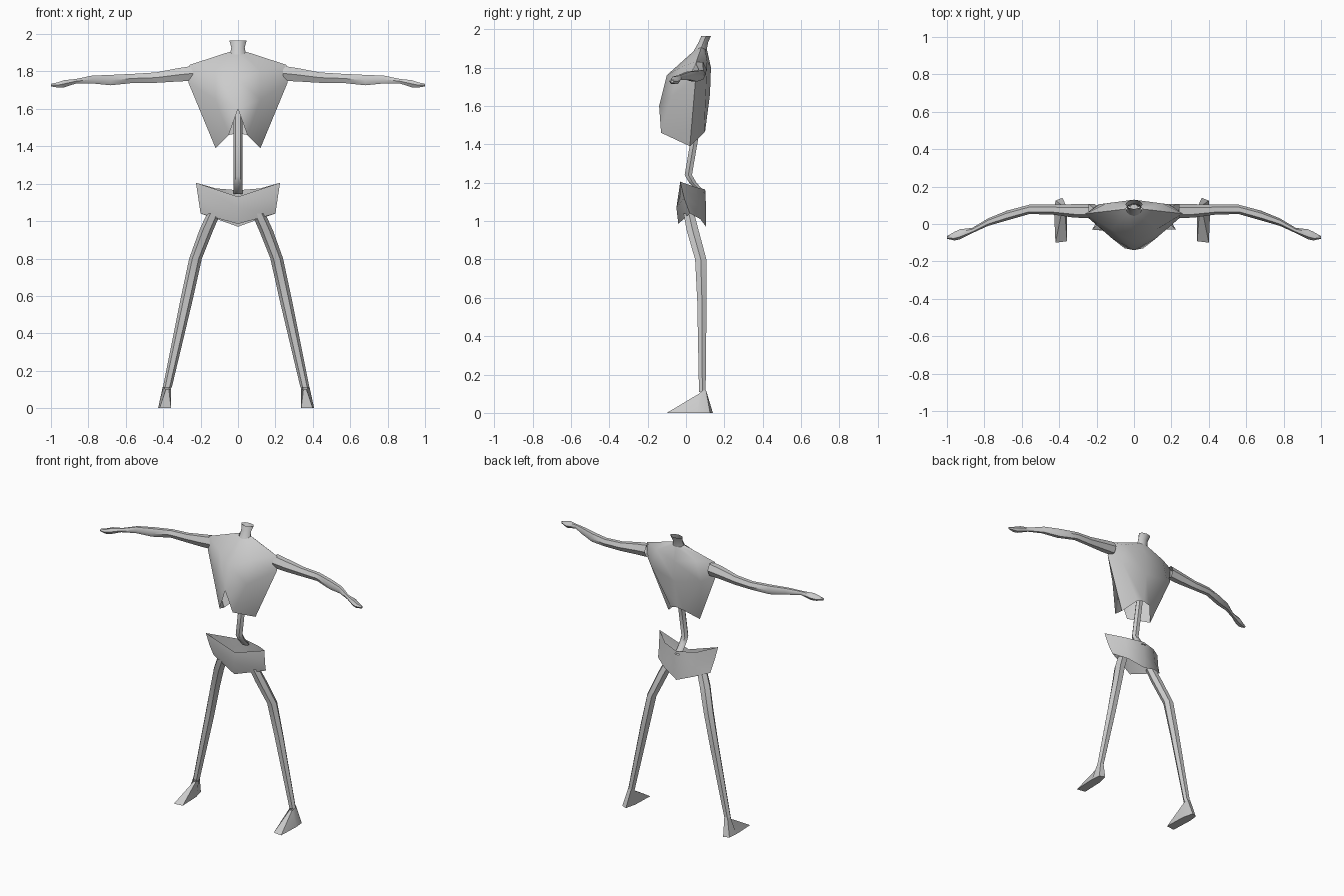
import bpy, bmesh, math

grey = bpy.data.materials.new("light_grey")
grey.diffuse_color = (0.6, 0.6, 0.6, 1)


def make(name, rings, closed=True, caps=(False, False)):
    """Skin rows of points into one smooth-shaded surface."""
    bm = bmesh.new()
    rows = [[bm.verts.new(p) for p in ring] for ring in rings]
    n = len(rows[0])
    for a, b in zip(rows, rows[1:]):
        for i in range(n if closed else n - 1):
            j = (i + 1) % n
            bm.faces.new((a[i], a[j], b[j], b[i]))
    for cap, row in zip(caps, (rows[0], rows[-1])):
        if cap:
            bm.faces.new(row)
    bmesh.ops.remove_doubles(bm, verts=bm.verts, dist=0.0005)
    bmesh.ops.recalc_face_normals(bm, faces=bm.faces)
    me = bpy.data.meshes.new(name)
    bm.to_mesh(me)
    bm.free()
    me.materials.append(grey)
    ob = bpy.data.objects.new(name, me)
    bpy.context.collection.objects.link(ob)
    bpy.ops.object.select_all(action='DESELECT')
    ob.select_set(True)
    bpy.context.view_layer.objects.active = ob
    bpy.ops.object.shade_smooth_by_angle(angle=math.radians(50))
    return ob


def oval(x, y, z, r1, r2, axis='Z', n=6):
    """Oval cross-section facing up (Z) or sideways (X)."""
    pts = []
    for i in range(n):
        t = 2 * math.pi * i / n
        a, b = r1 * math.cos(t), r2 * math.sin(t)
        pts.append((x + a, y + b, z) if axis == 'Z' else (x, y + a, z + b))
    return pts


def both_sides(half):
    """Complete a front-centre to back-centre half ring with its mirror."""
    return half + [(-x, y, z) for x, y, z in half[-2:0:-1]]


# Ribcage shell, open at the bottom with a notch in front
make("ribcage", [both_sides(h) for h in (
    [(0, .045, 1.89), (.03, .055, 1.895), (.045, .08, 1.905), (.03, .1, 1.895), (0, .11, 1.89)],
    [(0, -.1, 1.76), (.12, -.03, 1.8), (.26, .055, 1.835), (.15, .11, 1.835), (0, .13, 1.80)],
    [(0, -.14, 1.6), (.12, -.075, 1.65), (.265, .05, 1.74), (.19, .105, 1.7), (0, .125, 1.66)],
    [(0, -.14, 1.6), (.05, -.13, 1.46), (.12, .02, 1.39), (.05, .095, 1.46), (0, .1, 1.47)],
)])

# Neck stub, open on top
make("neck", [oval(0, .075, 1.89, .042, .033, n=8),
              oval(0, .09, 1.93, .036, .025, n=8),
              oval(0, .105, 1.965, .046, .025, n=8)])

# Spine running down into the pelvis
make("spine", [oval(0, .085, 1.62, .025, .022),
               oval(0, .05, 1.46, .025, .022),
               oval(0, .012, 1.24, .025, .022),
               oval(0, .035, 1.20, .025, .022),
               oval(0, .085, 1.145, .025, .022)], caps=(True, True))

# Pelvis band with raised, pointed sides
make("pelvis", [both_sides(h) for h in (
    [(0, -.03, 1.13), (.225, -.03, 1.205), (.12, .055, 1.175), (0, .1, 1.165)],
    [(0, -.05, 1.07), (.212, -.01, 1.12), (.12, .065, 1.08), (0, .105, 1.06)],
    [(0, -.04, .985), (.2, .02, 1.04), (.11, .075, 1.01), (0, .105, .97)],
)])

# Arms, from shoulder to fingertip
arm = [(.24, .07, 1.79, .038, .046), (.32, .07, 1.782, .036, .041),
       (.44, .077, 1.767, .026, .032), (.56, .078, 1.763, .025, .028),
       (.68, .045, 1.754, .026, .032), (.78, .01, 1.757, .020, .024),
       (.865, -.035, 1.748, .014, .014), (.93, -.055, 1.734, .027, .022),
       (.96, -.065, 1.728, .023, .017), (1.0, -.072, 1.727, .007, .008)]
# Legs, from hip to ankle
leg = [(.11, .015, 1.04, .036, .032), (.15, .035, .95, .037, .036),
       (.207, .077, .80, .034, .034), (.255, .083, .58, .033, .028),
       (.358, .085, .11, .024, .020)]
for side, s, shift in (("right", 1, 0), ("left", -1, -.02)):
    make(side + "_arm", [oval(s * x, y, z, a, b, 'X') for x, y, z, a, b in arm],
         caps=(False, True))
    make(side + "_leg", [oval(s * x + shift, y, z, a, b) for x, y, z, a, b in leg])
    # Wedge foot with a long flat toe
    top = [(.338, .085, .105), (.35, .068, .1), (.366, .068, .1), (.382, .085, .115),
           (.37, .104, .12), (.346, .104, .12)]
    sole = [(.343, .06, 0), (.338, -.092, 0), (.4, -.1, 0), (.407, .06, 0),
            (.4, .125, 0), (.362, .14, 0)]
    make(side + "_foot", [[(s * x + shift, y, z) for x, y, z in r] for r in (top, sole)],
         caps=(False, True))
